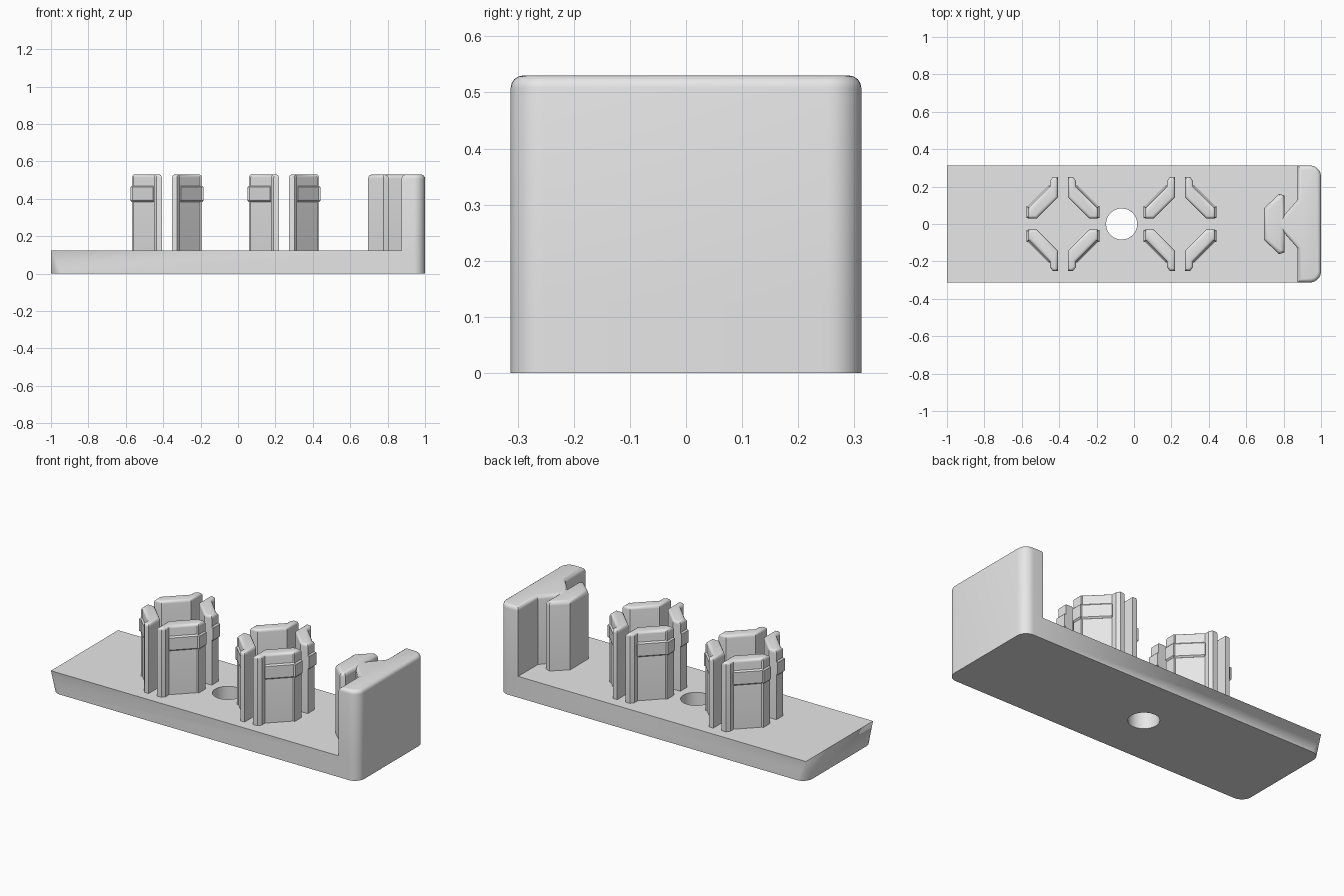
import bpy, bmesh, math

old = bpy.data.objects.get("Cube")
if old:
    bpy.data.objects.remove(old, do_unlink=True)

GREY = (0.8, 0.8, 0.8, 1)
mat = bpy.data.materials.new("plain grey")
mat.use_nodes = True
mat.diffuse_color = GREY
mat.node_tree.nodes["Principled BSDF"].inputs["Base Color"].default_value = GREY

HALF_W, PLATE_H, TOP, RADIUS = 0.3125, 0.125, 0.53, 0.06


def arc(x, y, start, r=RADIUS, steps=8):
    """Quarter circle, counter-clockwise, round the centre (x, y)."""
    angles = [math.radians(start + 90 * i / steps) for i in range(steps + 1)]
    return [(x + r * math.cos(a), y + r * math.sin(a)) for a in angles]


def loft(name, bottom, top, z0, z1, top_bevel=0.0, bottom_bevel=0.0, segments=4):
    """Closed solid between two outlines, with optional rounded rims."""
    bm = bmesh.new()
    low = [bm.verts.new((x, y, z0)) for x, y in bottom]
    high = [bm.verts.new((x, y, z1)) for x, y in top]
    n = len(low)
    bm.faces.new(low[::-1])
    bm.faces.new(high)
    for i in range(n):
        j = (i + 1) % n
        bm.faces.new((low[i], low[j], high[j], high[i]))
    bmesh.ops.remove_doubles(bm, verts=bm.verts[:], dist=1e-5)
    bmesh.ops.recalc_face_normals(bm, faces=bm.faces[:])
    for z, size in ((z1, top_bevel), (z0, bottom_bevel)):
        if size:
            rim = [e for e in bm.edges if all(abs(v.co.z - z) < 1e-5 for v in e.verts)]
            bmesh.ops.bevel(bm, geom=rim, offset=size, segments=segments,
                            profile=0.5, affect='EDGES', clamp_overlap=False)
    mesh = bpy.data.meshes.new(name)
    bm.to_mesh(mesh)
    bm.free()
    mesh.materials.append(mat)
    obj = bpy.data.objects.new(name, mesh)
    bpy.context.collection.objects.link(obj)
    return obj


def activate(obj):
    bpy.ops.object.select_all(action='DESELECT')
    obj.select_set(True)
    bpy.context.view_layer.objects.active = obj


def smooth(obj):
    activate(obj)
    bpy.ops.object.shade_smooth_by_angle(angle=math.radians(30))


# Base plate: the left end runs from square corners on top to round ones below
inner = HALF_W - RADIUS
right_end = arc(1 - RADIUS, -inner, -90) + arc(1 - RADIUS, inner, 0)
round_left = arc(-1 + RADIUS, inner, 90) + arc(-1 + RADIUS, -inner, 180)
count = len(round_left) // 2
square_left = [(-1, HALF_W)] * count + [(-1, -HALF_W)] * count
plate = loft("base_plate", right_end + round_left, right_end + square_left, 0, PLATE_H)

# Screw hole
circle = [(-0.066 + 0.083 * math.cos(math.tau * i / 48),
           0.083 * math.sin(math.tau * i / 48)) for i in range(48)]
cutter = loft("hole_cutter", circle, circle, -0.1, 0.3)
cutter.hide_render = True
cut = plate.modifiers.new("hole", 'BOOLEAN')
cut.operation = 'DIFFERENCE'
cut.solver = 'EXACT'
cut.object = cutter
activate(plate)
bpy.ops.object.modifier_apply(modifier=cut.name)
bpy.data.objects.remove(cutter, do_unlink=True)
smooth(plate)

# End wall with its dovetail head
half_head = [(0.875, HALF_W), (0.875, 0.13), (0.805, 0.05),
             (0.805, 0.151), (0.777, 0.162), (0.695, 0.085)]
outline = right_end + half_head + [(x, -y) for x, y in reversed(half_head)]
smooth(loft("end_wall_and_dovetail", outline, outline, PLATE_H, TOP, top_bevel=0.022))

# Snap clips: four mirrored prongs round each centre
PRONG = [(0.027, 0.25), (0.055, 0.25), (0.07, 0.23), (0.07, 0.2), (0.178, 0.092),
         (0.188, 0.092), (0.188, 0.03), (0.14, 0.03), (0.027, 0.143)]
BAND = [(0.06, 0.2), (0.075, 0.207), (0.185, 0.097), (0.196, 0.097),
        (0.196, 0.031), (0.15, 0.031)]

for group, cx in (("right", -0.38), ("left", 0.246)):
    for sx, x_side in ((-1, "right"), (1, "left")):
        for sy, y_side in ((-1, "front"), (1, "back")):
            def place(points):
                return [(cx + sx * x, sy * y) for x, y in points]
            label = f"{group}_clip_{y_side}_{x_side}"
            shape = place(PRONG)
            smooth(loft(label + "_prong", shape, shape, PLATE_H - 0.005, TOP,
                        top_bevel=0.016))
            shape = place(BAND)
            loft(label + "_band", shape, shape, 0.383, 0.47,
                 top_bevel=0.008, bottom_bevel=0.008, segments=1)
